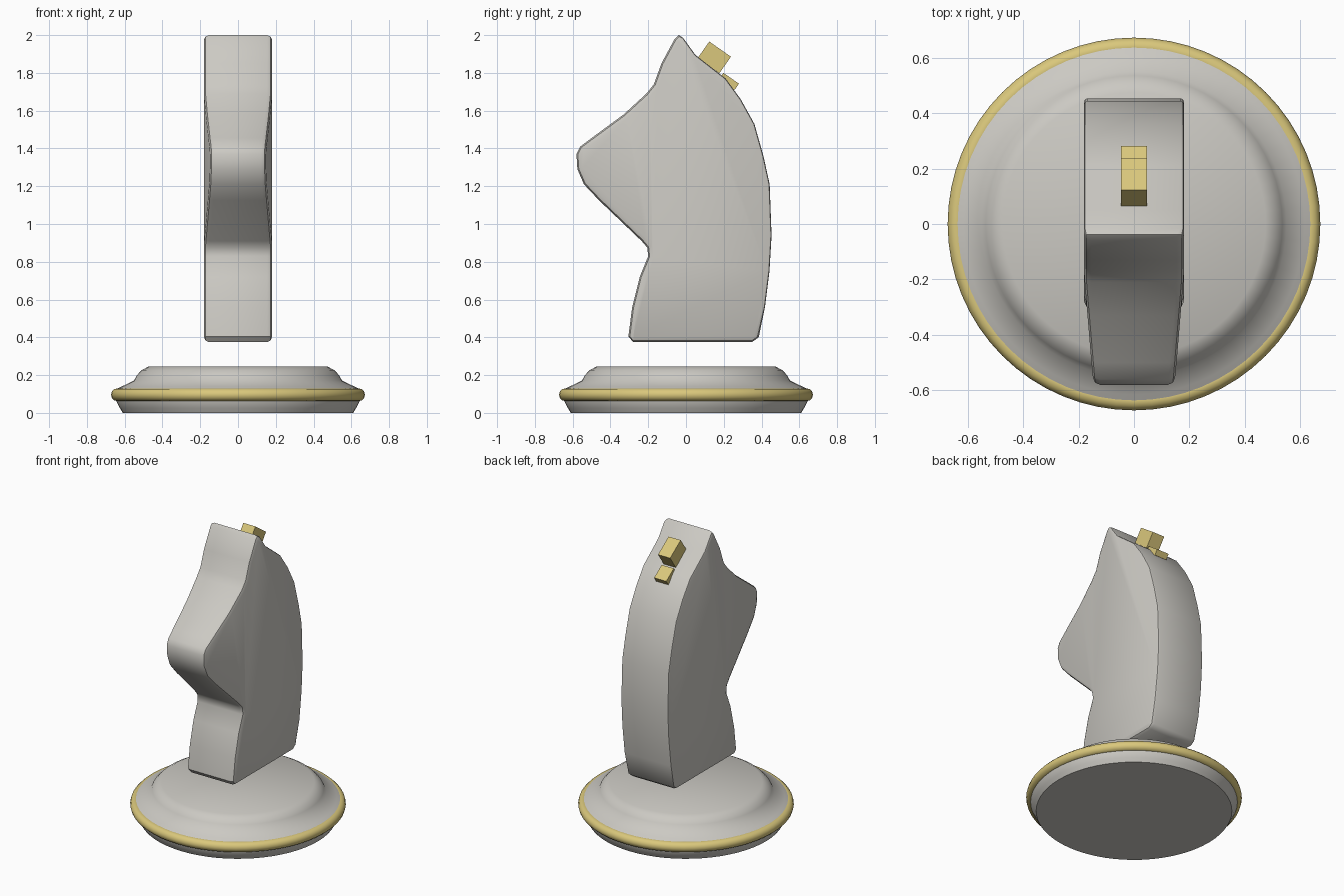
import bpy, bmesh, math
from mathutils import Vector

cube = bpy.data.objects.get("Cube")
if cube:
    bpy.data.objects.remove(cube, do_unlink=True)


def material(name, rgb):
    m = bpy.data.materials.new(name)
    m.use_nodes = True
    m.diffuse_color = (*rgb, 1)
    m.node_tree.nodes["Principled BSDF"].inputs["Base Color"].default_value = (*rgb, 1)
    return m


stone = material("warm grey", (0.6, 0.585, 0.545))
gold = material("pale gold", (0.7, 0.575, 0.2))


def finish(bm, name, mat, smooth=True, angle=35):
    bmesh.ops.recalc_face_normals(bm, faces=bm.faces)
    mesh = bpy.data.meshes.new(name)
    bm.to_mesh(mesh)
    bm.free()
    mesh.materials.append(mat)
    ob = bpy.data.objects.new(name, mesh)
    bpy.context.collection.objects.link(ob)
    if smooth:
        bpy.ops.object.select_all(action="DESELECT")
        ob.select_set(True)
        bpy.context.view_layer.objects.active = ob
        bpy.ops.object.shade_smooth_by_angle(angle=math.radians(angle))
    return ob


def lathe(name, profile, mat, closed=False, angle=35, steps=64):
    """Spin a (radius, height) profile around the z axis."""
    bm = bmesh.new()
    verts = [bm.verts.new((r, 0, z)) for r, z in profile]
    pairs = list(zip(verts, verts[1:]))
    if closed:
        pairs.append((verts[-1], verts[0]))
    edges = [bm.edges.new(p) for p in pairs]
    bmesh.ops.spin(bm, geom=verts + edges, cent=(0, 0, 0), axis=(0, 0, 1),
                   angle=math.tau, steps=steps, use_merge=True)
    bmesh.ops.remove_doubles(bm, verts=bm.verts, dist=0.0005)
    return finish(bm, name, mat, angle=angle)


# Round base with stepped shoulder
lathe("base", [(0, 0), (0.61, 0), (0.625, 0.025), (0.645, 0.065), (0.645, 0.125),
               (0.615, 0.14), (0.55, 0.172), (0.535, 0.2), (0.51, 0.226),
               (0.475, 0.245), (0, 0.245)], stone, angle=50)

# Gold ring around the base
ring = [(0.638 + 0.034 * math.cos(math.tau * i / 12),
         0.096 + 0.034 * math.sin(math.tau * i / 12)) for i in range(12)]
lathe("base_ring", ring, gold, closed=True, angle=60)

# Head and neck outline as (y, z): foot, back, crown, face, muzzle, chest
outline = [Vector(p) for p in [
    (-0.305, 0.405), (-0.28, 0.375), (0.35, 0.375), (0.385, 0.4),
    (0.418, 0.56), (0.442, 0.75), (0.453, 0.94), (0.443, 1.21),
    (0.41, 1.36), (0.362, 1.53), (0.29, 1.66), (0.21, 1.77),
    (0.05, 1.895), (-0.015, 1.985), (-0.038, 2.0), (-0.06, 1.98),
    (-0.13, 1.85), (-0.17, 1.74), (-0.21, 1.69), (-0.33, 1.58),
    (-0.5, 1.455), (-0.56, 1.41), (-0.58, 1.37), (-0.575, 1.29),
    (-0.54, 1.21), (-0.46, 1.125), (-0.235, 0.91), (-0.205, 0.875),
    (-0.2, 0.83), (-0.245, 0.72), (-0.285, 0.56)]]
FACE_START, CHIN = 18, 27
count = len(outline)


def inward(i):
    d = (outline[(i + 1) % count] - outline[i - 1]).normalized()
    return Vector((-d.y, d.x))


def half_width(p):
    """The muzzle narrows toward its tip."""
    t = max(0, (-0.2 - p.x) / 0.38) if p.y > 0.86 else 0
    return 0.18 - 0.032 * t


bm = bmesh.new()
rings = []
# Each layer: side, inset share, and drop from full width, as shares of the edge round
for side, inset, drop in [(1, 1, 0), (1, 0.3, 0.3), (1, 0, 1),
                          (-1, 0, 1), (-1, 0.3, 0.3), (-1, 1, 0)]:
    loop = []
    for i, p in enumerate(outline):
        edge = 0.012 if 3 < i < 14 else 0.026   # crisper edge along the back
        q = p + inward(i) * edge * inset
        loop.append(bm.verts.new((side * (half_width(p) - edge * drop), q.x, q.y)))
    rings.append(loop)
for a, b in zip(rings, rings[1:]):
    for i in range(count):
        j = (i + 1) % count
        bm.faces.new((a[i], a[j], b[j], b[i]))
# Side walls, folded where the muzzle begins to narrow
for loop in (rings[0], rings[-1]):
    bm.faces.new(loop[FACE_START:CHIN + 1])
    bm.faces.new(loop[CHIN:] + loop[:FACE_START + 1])
finish(bm, "horse_head", stone, angle=40)


# Gold mane blocks lying on the slope behind the crown
def block(name, y, z, size):
    bm = bmesh.new()
    bmesh.ops.create_cube(bm, size=1)
    bmesh.ops.scale(bm, vec=size, verts=bm.verts)
    ob = finish(bm, name, gold, smooth=False)
    ob.location = (0, y, z)
    ob.rotation_euler.x = math.radians(-35)


block("mane_block_upper", 0.15, 1.882, (0.092, 0.14, 0.107))
block("mane_block_lower", 0.228, 1.755, (0.092, 0.1, 0.04))
